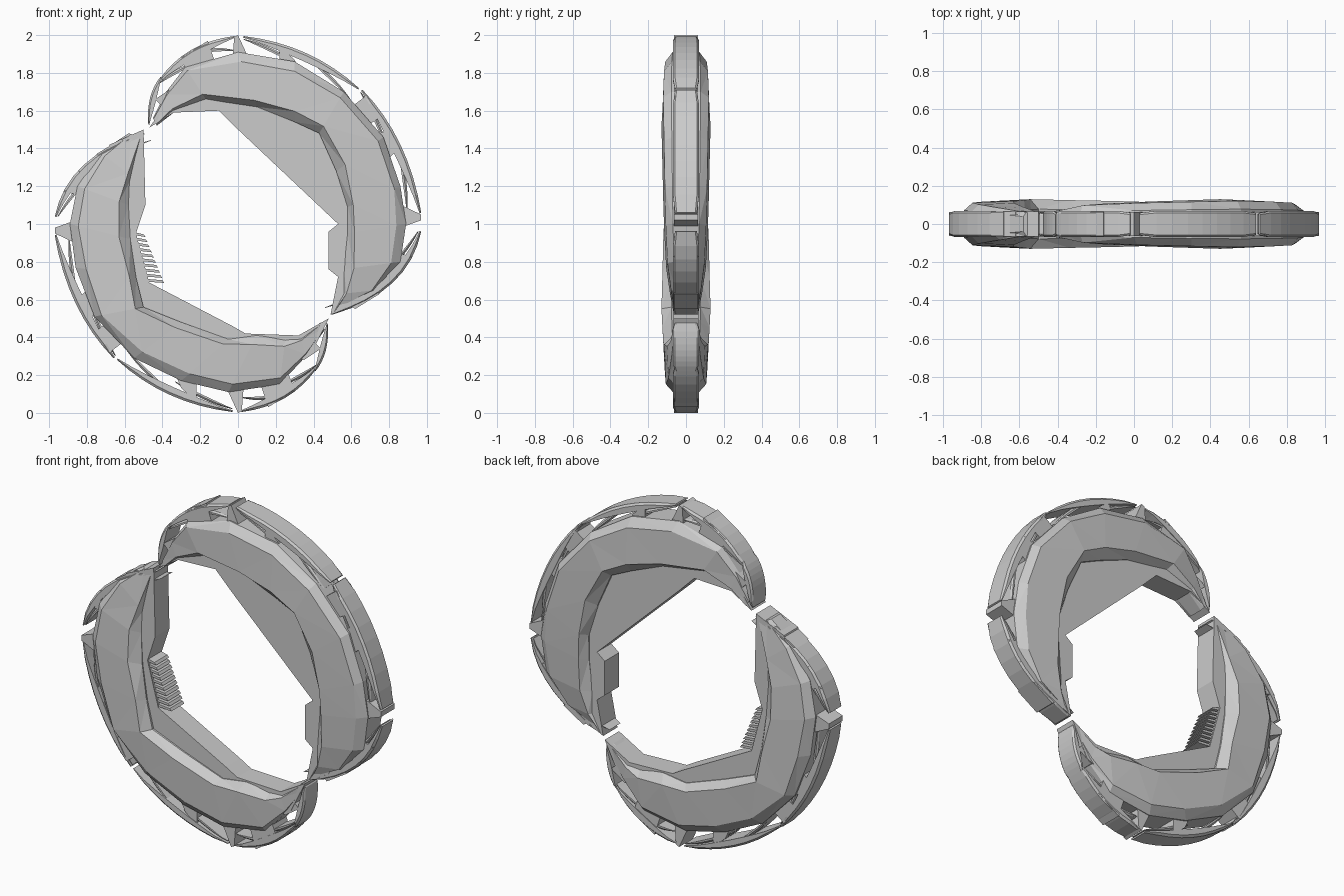
import bpy, bmesh, math, random
from mathutils import Vector

if "Cube" in bpy.data.objects:
    bpy.data.objects.remove(bpy.data.objects["Cube"])

random.seed(4)


def finish(name, bm):
    bmesh.ops.recalc_face_normals(bm, faces=bm.faces)
    me = bpy.data.meshes.new(name)
    bm.to_mesh(me)
    bm.free()
    ob = bpy.data.objects.new(name, me)
    bpy.context.collection.objects.link(ob)
    return ob


def prism(bm, pts, h):
    """Extrude an x/z outline to y = -h..h."""
    f = [bm.verts.new((x, -h, z)) for x, z in pts]
    b = [bm.verts.new((x, h, z)) for x, z in pts]
    bm.faces.new(f)
    bm.faces.new(b[::-1])
    n = len(pts)
    for i in range(n):
        j = (i + 1) % n
        bm.faces.new((f[i], b[i], b[j], f[j]))


def crescent(name, stations):
    """Faceted arc: each station is outer x, z, inner x, z, half depth."""
    bm = bmesh.new()
    rings = []
    for ox, oz, ix, iz, h in stations:
        o, i = Vector((ox, 0, oz)), Vector((ix, 0, iz))
        a, b = 0.14 + random.uniform(-.04, .04), 0.86 + random.uniform(-.06, .04)
        section = [(0, -.6), (a, -.93), (b, -1), (1, -.6), (1, .6), (b, 1), (a, .93), (0, .6)]
        rings.append([bm.verts.new(o.lerp(i, t) + Vector((0, s * h, 0))) for t, s in section])
    for r, s in zip(rings, rings[1:]):
        for k in range(8):
            m = (k + 1) % 8
            bm.faces.new((r[k], r[m], s[m], s[k]))
    bm.faces.new(rings[0])
    bm.faces.new(rings[-1])
    bmesh.ops.triangulate(bm, faces=bm.faces)
    return finish(name, bm)


def blade(bm, p, m, q, thick, h):
    """Curved lens plate bulging outward through m, with chamfered sides."""
    p, m, q = Vector(p), Vector(m), Vector(q)
    ctrl = 2 * m - (p + q) / 2
    d = (Vector((0, 1)) - m).normalized()
    n = 9
    rings = []
    for k in range(n):
        t = k / (n - 1)
        o = p * (1 - t) ** 2 + ctrl * 2 * t * (1 - t) + q * t * t
        w = thick * math.sin(math.pi * (0.06 + 0.88 * t))
        e = o + d * min(.012, w * .5)
        i = o + d * w
        y = h * (0.85 if k in (0, n - 1) else 1)
        rings.append([bm.verts.new(v) for v in (
            (o.x, -y * .85, o.y), (e.x, -y, e.y), (i.x, -y, i.y),
            (i.x, y, i.y), (e.x, y, e.y), (o.x, y * .85, o.y))])
    for r, s in zip(rings, rings[1:]):
        for k in range(6):
            j = (k + 1) % 6
            bm.faces.new((r[k], r[j], s[j], s[k]))
    bm.faces.new(rings[0])
    bm.faces.new(rings[-1])


# Main crescent bodies
crescent("upper_crescent", [
    (-.45, 1.56, -.43, 1.52, .065), (-.38, 1.70, -.34, 1.59, .08),
    (-.28, 1.83, -.17, 1.66, .105), (.0, 1.91, .1, 1.62, .118),
    (.3, 1.86, .3, 1.54, .125), (.56, 1.70, .43, 1.48, .13),
    (.77, 1.46, .52, 1.28, .125), (.86, 1.2, .58, 1.09, .12),
    (.89, 1.0, .58, .95, .115), (.86, .80, .56, .76, .105),
    (.73, .65, .55, .63, .085), (.53, .56, .5, .52, .065)])
crescent("lower_crescent", [
    (-.58, 1.48, -.5, 1.46, .065), (-.73, 1.38, -.56, 1.25, .09),
    (-.85, 1.2, -.58, 1.1, .11), (-.89, 1.0, -.57, .92, .12),
    (-.86, .77, -.54, .72, .125), (-.76, .51, -.5, .56, .13),
    (-.55, .29, -.3, .48, .125), (-.3, .17, -.05, .39, .12),
    (-.05, .11, .1, .41, .115), (.22, .15, .25, .39, .1),
    (.36, .30, .33, .40, .08), (.46, .44, .44, .48, .065)])

# Inner webs along the opening
bm = bmesh.new()
prism(bm, [(-.47, 1.51), (-.34, 1.59), (-.1, 1.6), (0, 1.5), (.53, 1.0), (.48, .96),
           (.48, .76), (.53, .72), (.49, .52), (.62, .58), (.75, .8), (.76, 1.2),
           (.5, 1.6), (0, 1.78), (-.3, 1.75)], .066)
finish("upper_inner_web", bm)
bm = bmesh.new()
prism(bm, [(-.5, 1.5), (-.49, 1.1), (-.54, .95), (-.47, .69), (-.03, .46), (.04, .42),
           (.32, .41), (.48, .5), (.38, .3), (.2, .23), (-.1, .22), (-.5, .42),
           (-.75, .8), (-.75, 1.2), (-.68, 1.42)], .066)
finish("lower_inner_web", bm)

# Stepped slats on the lower left inside
bm = bmesh.new()
for k in range(10):
    z = .70 + k * .027
    x = -.39 - k * .011
    prism(bm, [(-.56, z), (x, z - .012), (x - .01, z + .002), (-.56, z + .016)], .06)
finish("inner_slats", bm)

# Rim plates, layered slivers and spikes: one half, repeated at 180 degrees
PLATES = [((-.475, 1.53), (-.465, 1.67), (-.41, 1.78), .045),
          ((-.42, 1.76), (-.25, 1.92), (-.02, 1.995), .05),
          ((.03, 1.995), (.36, 1.905), (.64, 1.72), .045),
          ((.66, 1.71), (.86, 1.42), (.97, 1.06), .05),
          ((.97, .96), (.82, .69), (.5, .52), .05)]
SPIKES = [((-.03, 1.86), (.06, 1.87), (0, 2.0), (-.02, 1.99)),
          ((-.25, 1.75), (-.12, 1.85), (-.16, 1.97), (-.3, 1.88)),
          ((.22, 1.84), (.33, 1.8), (.3, 1.87), (.22, 1.94)),
          ((.6, 1.62), (.7, 1.53), (.76, 1.57), (.68, 1.68)),
          ((.74, 1.48), (.8, 1.35), (.85, 1.4), (.81, 1.5)),
          ((.82, 1.12), (.86, .98), (.97, 1.02), (.97, 1.05)),
          ((.82, .85), (.78, .7), (.84, .72), (.92, .83)),
          ((-.38, 1.6), (-.22, 1.66), (-.35, 1.72), (-.44, 1.66)),
          ((.6, .7), (.55, .6), (.62, .55), (.75, .63))]
for side in ("upper", "lower"):
    def turn(p):
        return p if side == "upper" else (-p[0], 2 - p[1])
    bm = bmesh.new()
    for p, m, q, t in PLATES:
        blade(bm, turn(p), turn(m), turn(q), t, .068)
    finish(side + "_rim_plates", bm)
    bm = bmesh.new()
    for p, m, q, t in PLATES[1:]:
        P, M, Q = (Vector(turn(v)) for v in (p, m, q))
        c = Vector((0, 1))
        for a, b in ((P, M), (M, Q)):
            a2, b2 = a.lerp(c, .015), b.lerp(c, .075)
            mid = ((a2 + b2) / 2).lerp(c, -.02)
            blade(bm, a2, mid, b2, .02, .06)
    finish(side + "_rim_slivers", bm)
    bm = bmesh.new()
    for s in SPIKES:
        prism(bm, [turn(v) for v in s], .064)
    finish(side + "_rim_spikes", bm)
